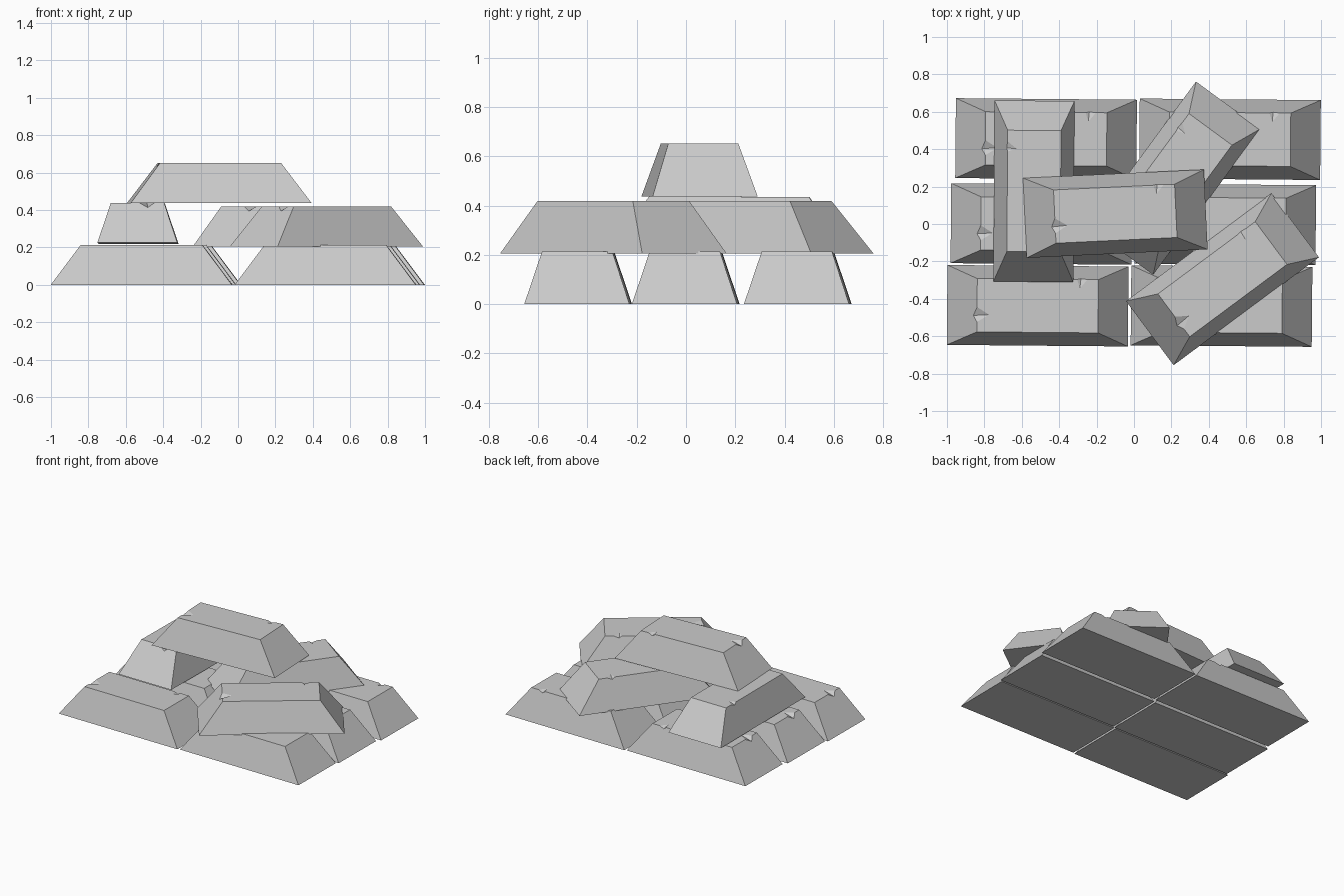
import bpy
import bmesh
from math import radians
from mathutils import Vector

if "Cube" in bpy.data.objects:
    bpy.data.objects.remove(bpy.data.objects["Cube"], do_unlink=True)

# One plain metal colour
metal = bpy.data.materials.new("silver_grey")
metal.use_nodes = True
metal.diffuse_color = (0.6, 0.6, 0.6, 1)
metal.node_tree.nodes["Principled BSDF"].inputs["Base Color"].default_value = metal.diffuse_color

LENGTH, WIDTH, HEIGHT = 0.968, 0.427, 0.214
TOP_LENGTH, TOP_WIDTH = 0.648, 0.285


def rectangle(bm, length, width, z):
    corners = [(-1, -1), (1, -1), (1, 1), (-1, 1)]
    return [bm.verts.new((sx * length / 2, sy * width / 2, z)) for sx, sy in corners]


def ingot_mesh():
    """Tapered bar with a chipped left edge and a chipped back edge."""
    bm = bmesh.new()
    base = rectangle(bm, LENGTH, WIDTH, 0)
    top = rectangle(bm, TOP_LENGTH, TOP_WIDTH, HEIGHT)
    lx, by = -TOP_LENGTH / 2, TOP_WIDTH / 2
    slope_x, slope_y = (LENGTH - TOP_LENGTH) / 2, (WIDTH - TOP_WIDTH) / 2

    # Chips: edge start, edge end, inner tip on the top, lower tip on the side
    drop = 0.12
    left = [(lx, -0.01, HEIGHT), (lx, -0.09, HEIGHT), (-0.26, -0.05, HEIGHT),
            (lx - slope_x * drop, -0.055, HEIGHT * (1 - drop))]
    drop = 0.06
    back = [(0.265, by, HEIGHT), (0.21, by, HEIGHT), (0.225, 0.095, HEIGHT),
            (0.23, by + slope_y * drop, HEIGHT * (1 - drop))]
    la, lb, lt, ls = [bm.verts.new(p) for p in left]
    ba, bb, bt, bs = [bm.verts.new(p) for p in back]

    bm.faces.new(base[::-1])
    bm.faces.new([top[0], top[1], top[2], ba, bt, bb, top[3], la, lt, lb])
    for i in (0, 1):
        bm.faces.new([base[i], base[i + 1], top[i + 1], top[i]])
    bm.faces.new([base[2], base[3], top[3], bb, bs, ba, top[2]])
    bm.faces.new([base[3], base[0], top[0], lb, ls, la, top[3]])
    for a, b, t, s in ((la, lb, lt, ls), (ba, bb, bt, bs)):
        bm.faces.new([a, s, t])
        bm.faces.new([b, t, s])
    bmesh.ops.recalc_face_normals(bm, faces=bm.faces)
    mesh = bpy.data.meshes.new("ingot")
    bm.to_mesh(mesh)
    bm.free()
    mesh.materials.append(metal)
    return mesh


ingot = ingot_mesh()


def place(name, x, y, z, turn, pitch=0):
    obj = bpy.data.objects.new(name, ingot)
    obj.location = Vector((x, y, z))
    obj.rotation_euler = (0, radians(pitch), radians(turn))
    bpy.context.collection.objects.link(obj)


# Bottom layer: three rows of two
for row, x, y in (("front", -0.515, -0.437), ("middle", -0.495, 0.0), ("back", -0.47, 0.455)):
    place(row + "_right_ingot", x, y, 0, -0.5)
    place(row + "_left_ingot", x + 0.983, y - 0.002, 0, -0.5)

# Second layer: one across, two askew
place("crosswise_ingot", -0.535, 0.175, 0.222, 89.6, 0.4)
place("front_askew_ingot", 0.473, -0.295, 0.205, 36.6)
place("back_askew_ingot", 0.217, 0.245, 0.205, 53.7)

# Single bar on top
place("top_ingot", -0.1, 0.055, 0.437, 2.7)
